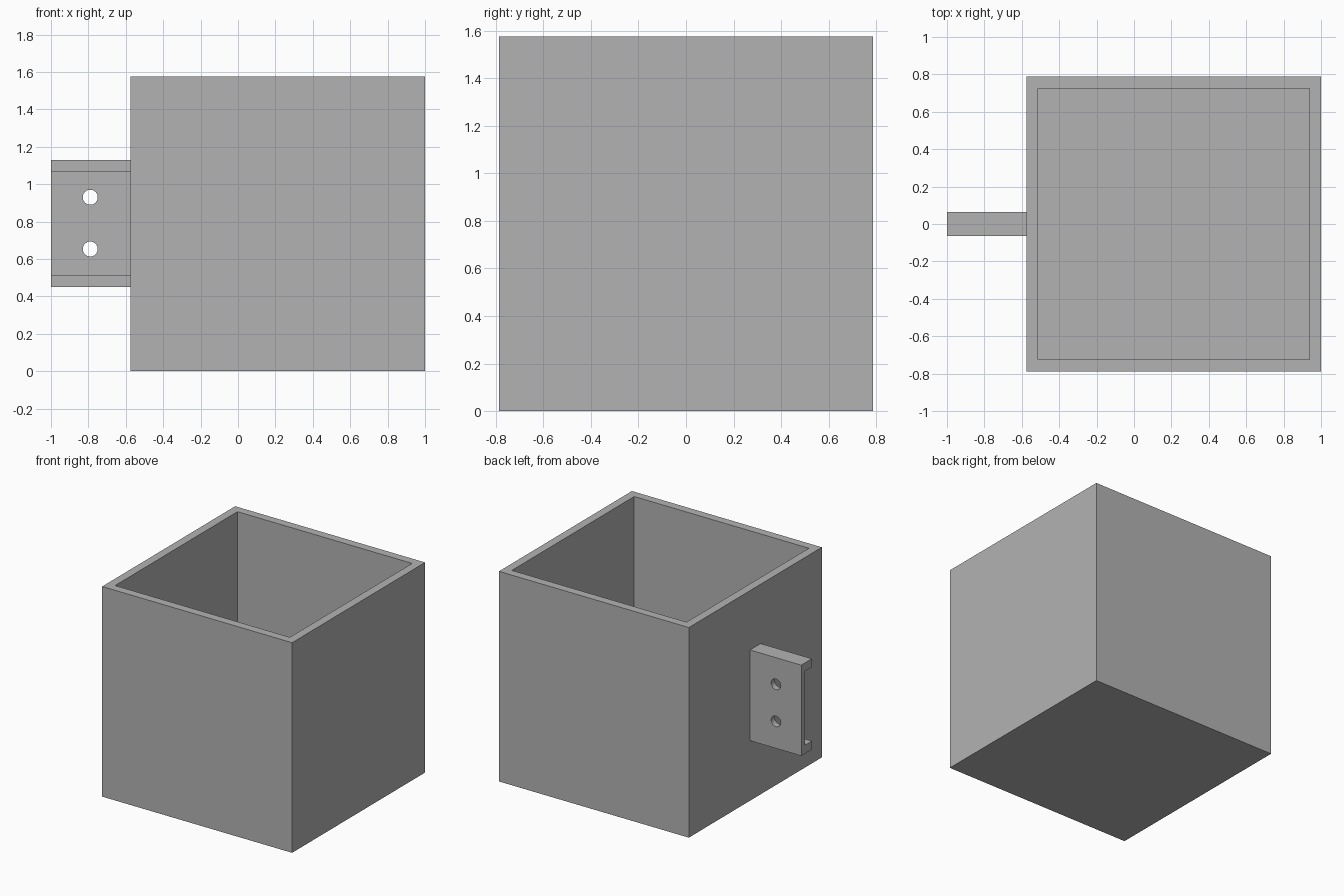
import bpy, bmesh

default_cube = bpy.data.objects.get("Cube")
if default_cube:
    bpy.data.objects.remove(default_cube, do_unlink=True)

SIDE, WALL = 1.575, 0.063
BOX_X = 1 - SIDE / 2
BOX_RIGHT = 1 - SIDE

# Single plain grey
GREY = (0.45, 0.45, 0.45, 1)
grey = bpy.data.materials.new("plain grey")
grey.use_nodes = True
grey.diffuse_color = GREY
grey.node_tree.nodes["Principled BSDF"].inputs["Base Color"].default_value = GREY


def add_object(name, bm):
    bmesh.ops.recalc_face_normals(bm, faces=bm.faces)
    mesh = bpy.data.meshes.new(name)
    bm.to_mesh(mesh)
    bm.free()
    mesh.materials.append(grey)
    obj = bpy.data.objects.new(name, mesh)
    bpy.context.collection.objects.link(obj)
    return obj


# Open box: cube with its top inset and pushed down to the floor
bm = bmesh.new()
bmesh.ops.create_cube(bm, size=SIDE)
bmesh.ops.translate(bm, verts=bm.verts, vec=(BOX_X, 0, SIDE / 2))
bm.normal_update()
top = max(bm.faces, key=lambda f: f.calc_center_median().z)
bmesh.ops.inset_region(bm, faces=[top], thickness=WALL, use_even_offset=True)
pit = bmesh.ops.extrude_discrete_faces(bm, faces=[top])["faces"][0]
bmesh.ops.translate(bm, verts=pit.verts, vec=(0, 0, WALL - SIDE))
add_object("open_box", bm)

# Channel bracket: C profile in y and z, extruded along x
FRONT, BACK, WEB = -0.063, 0.063, 0.018
LOW, HIGH, LIP = 0.45, 1.13, 0.063
profile = [(BACK, LOW), (BACK, HIGH), (FRONT, HIGH), (FRONT, HIGH - LIP),
           (WEB, HIGH - LIP), (WEB, LOW + LIP), (FRONT, LOW + LIP), (FRONT, LOW)]
bm = bmesh.new()
face = bm.faces.new([bm.verts.new((-1, y, z)) for y, z in profile])
end = bmesh.ops.extrude_face_region(bm, geom=[face])["geom"]
bmesh.ops.translate(bm, verts=[v for v in end if isinstance(v, bmesh.types.BMVert)],
                    vec=(BOX_RIGHT + 1, 0, 0))
bracket = add_object("mounting_bracket", bm)

# Two screw holes through the bracket web
for z in (0.653, 0.93):
    bpy.ops.mesh.primitive_cylinder_add(vertices=32, radius=0.04, depth=0.4,
                                        location=(-0.79, 0, z), rotation=(1.5708, 0, 0))
    cutter = bpy.context.object
    cutter.name = "hole_cutter"
    cutter.hide_render = True
    cutter.data.materials.append(grey)
    cut = bracket.modifiers.new("screw hole", "BOOLEAN")
    cut.operation = "DIFFERENCE"
    cut.solver = "EXACT"
    cut.object = cutter
    bpy.context.view_layer.objects.active = bracket
    bpy.ops.object.modifier_apply(modifier=cut.name)
    bpy.data.objects.remove(cutter, do_unlink=True)

# Smooth hole walls, sharp corners
bpy.ops.object.select_all(action="DESELECT")
bracket.select_set(True)
bpy.context.view_layer.objects.active = bracket
bpy.ops.object.shade_smooth_by_angle()
